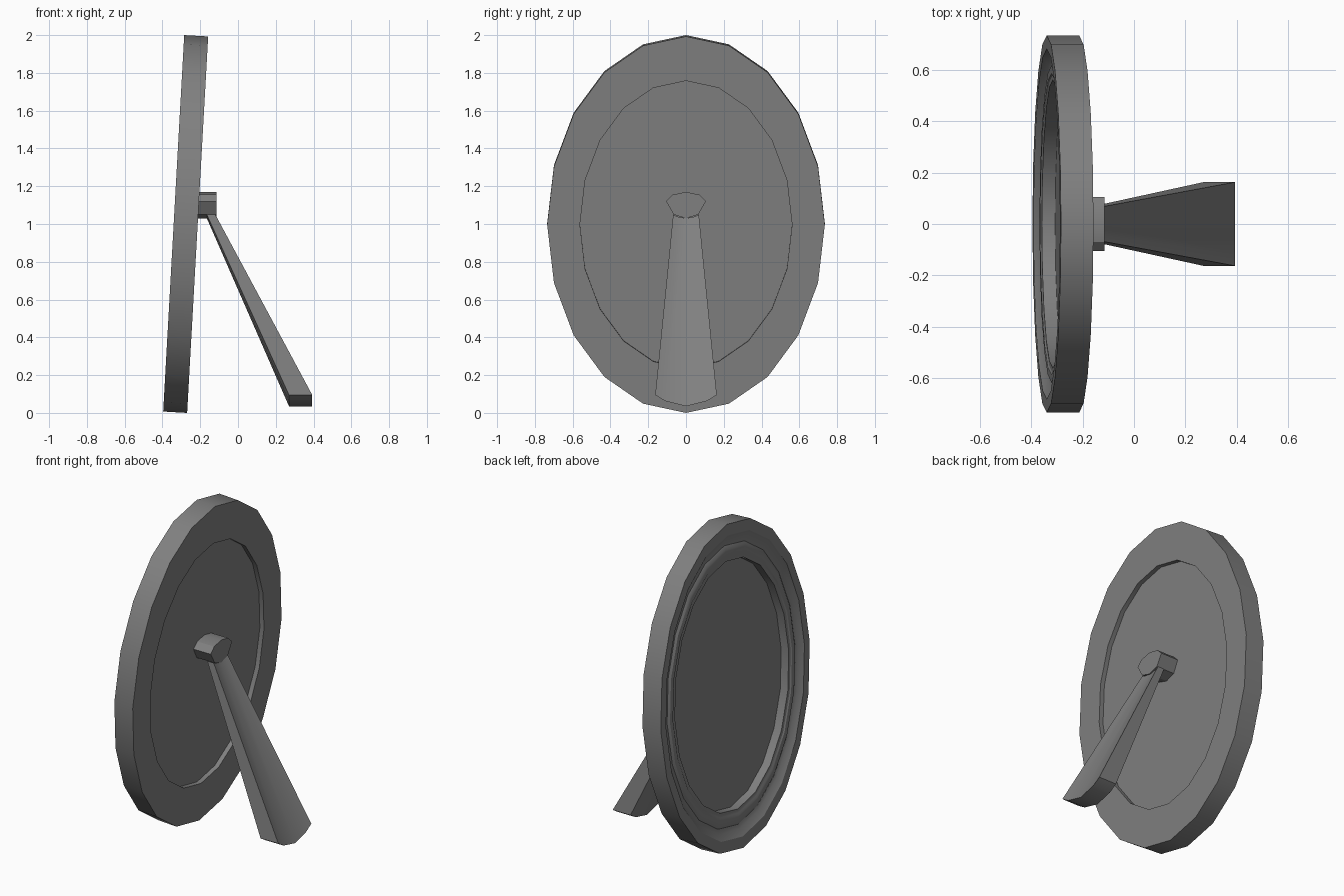
import bpy, bmesh, math
from mathutils import Matrix

cube = bpy.data.objects.get("Cube")
if cube:
    bpy.data.objects.remove(cube, do_unlink=True)

grey = bpy.data.materials.new("mid_grey")
grey.use_nodes = True
colour = (0.216, 0.216, 0.216, 1)
grey.diffuse_color = colour
grey.node_tree.nodes["Principled BSDF"].inputs["Base Color"].default_value = colour

SIDES, HALF_Y, HALF_Z = 20, 0.735, 0.998
TILT = Matrix.Translation((-0.277, 0, 1.0)) @ Matrix.Rotation(math.radians(3.2), 4, 'Y')


def finish(name, bm, matrix=None):
    """Turn a bmesh into a smooth-by-angle object."""
    if matrix:
        bm.transform(matrix)
    bmesh.ops.recalc_face_normals(bm, faces=bm.faces)
    mesh = bpy.data.meshes.new(name)
    bm.to_mesh(mesh)
    bm.free()
    mesh.materials.append(grey)
    obj = bpy.data.objects.new(name, mesh)
    bpy.context.collection.objects.link(obj)
    bpy.ops.object.select_all(action='DESELECT')
    obj.select_set(True)
    bpy.context.view_layer.objects.active = obj
    bpy.ops.object.shade_smooth_by_angle(angle=math.radians(30))
    return obj


def oval(bm, scale, x):
    """Ring of vertices around the oval outline."""
    angles = [2 * math.pi * i / SIDES for i in range(SIDES)]
    return [bm.verts.new((x, HALF_Y * scale * math.sin(a), HALF_Z * scale * math.cos(a)))
            for a in angles]


def bridge(bm, ring_a, ring_b):
    n = len(ring_a)
    for i in range(n):
        j = (i + 1) % n
        bm.faces.new((ring_a[i], ring_a[j], ring_b[j], ring_b[i]))


# Oval frame: stepped moulding swept around the oval (scale, depth)
moulding = [(1, -0.0635), (0.93, -0.0635), (0.89, -0.04), (0.86, -0.035),
            (0.84, -0.045), (0.80, -0.045), (0.79, -0.04), (0.764, -0.04),
            (0.764, 0.0635), (1, 0.0635)]
bm = bmesh.new()
rings = [oval(bm, s, x) for s, x in moulding]
for a, b in zip(rings, rings[1:] + rings[:1]):
    bridge(bm, a, b)
finish("oval_frame", bm, TILT)

# Recessed picture panel
bm = bmesh.new()
front, back = oval(bm, 0.766, 0.012), oval(bm, 0.766, 0.035)
bridge(bm, front, back)
bm.faces.new(front)
bm.faces.new(back)
finish("back_panel", bm, TILT)

# Hinge block: fan-shaped outline extruded towards the panel
fan = [(0.065, 1.05), (0.105, 1.12), (0.07, 1.155), (0, 1.17),
       (-0.07, 1.155), (-0.105, 1.12), (-0.065, 1.05), (0, 1.03)]
bm = bmesh.new()
inner = [bm.verts.new((-0.25, y, z)) for y, z in fan]
outer = [bm.verts.new((-0.115, y, z)) for y, z in fan]
bridge(bm, inner, outer)
bm.faces.new(inner)
bm.faces.new(outer)
finish("hinge_block", bm)


# Easel leg: curved strip lofted from the hinge to the wide foot
def arc(bm, x, half_width, z_side, sag):
    return [bm.verts.new((x, half_width * t, z_side - sag * (1 - t * t)))
            for t in (-1, -0.68, 0, 0.68, 1)]


bm = bmesh.new()
ends = []
for x0, x1, width, z, sag in ((-0.165, -0.12, 0.068, 1.05, 0.02),
                              (0.27, 0.393, 0.163, 0.095, 0.06)):
    near, far = arc(bm, x0, width, z, sag), arc(bm, x1, width, z, sag)
    ends.append(near + far[::-1])
    for i in range(4):
        bm.faces.new((near[i], near[i + 1], far[i + 1], far[i]))
bridge(bm, *ends)
finish("easel_leg", bm)
